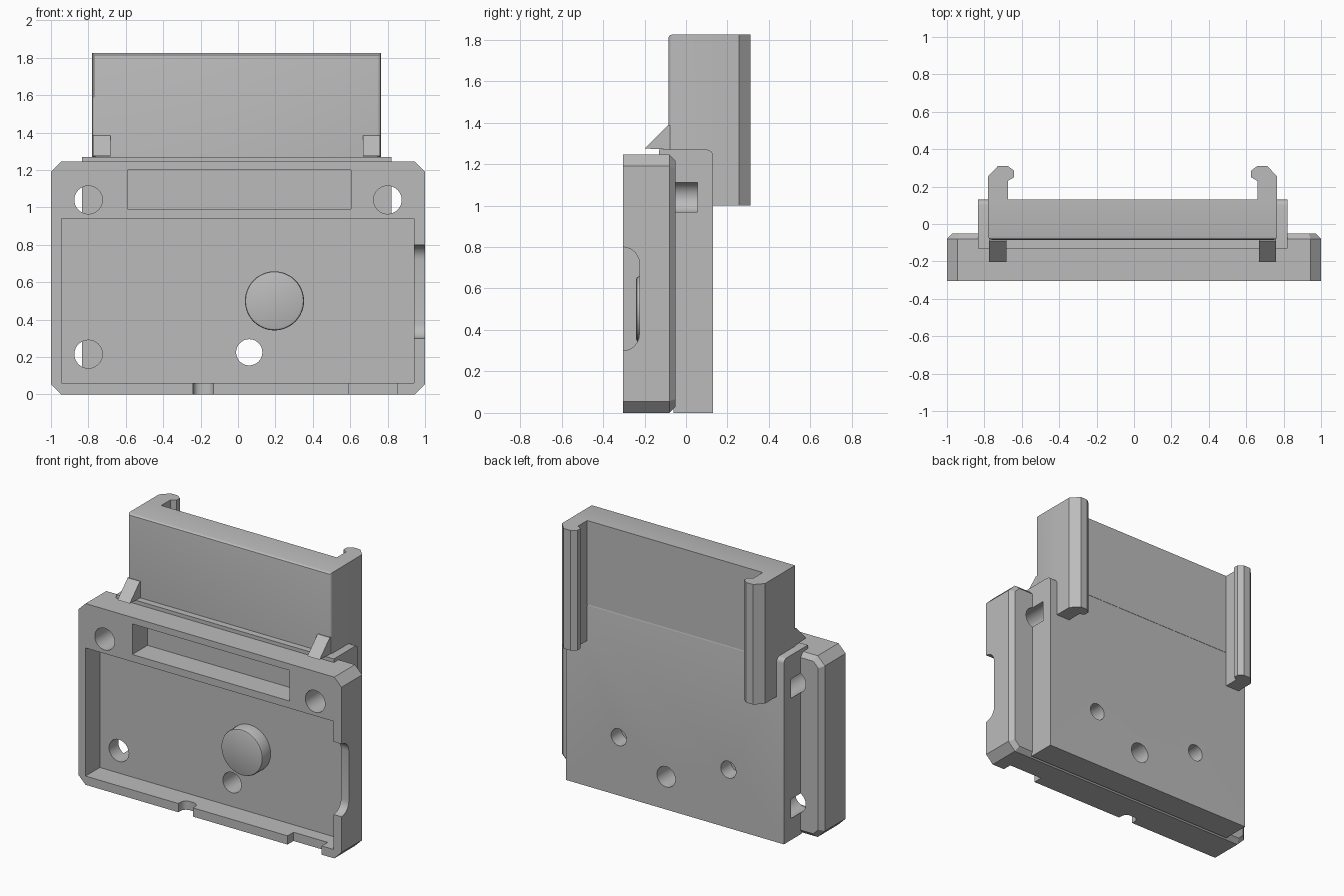
import bpy, bmesh
from math import pi
from mathutils import Matrix, Vector

cube = bpy.data.objects.get("Cube")
if cube:
    bpy.data.objects.remove(cube, do_unlink=True)

grey = bpy.data.materials.new("matte grey")
grey.use_nodes = True
COLOUR = (0.5, 0.5, 0.5, 1)
grey.diffuse_color = COLOUR
grey.node_tree.nodes["Principled BSDF"].inputs["Base Color"].default_value = COLOUR


def finish(name, bm):
    bmesh.ops.recalc_face_normals(bm, faces=bm.faces)
    mesh = bpy.data.meshes.new(name)
    bm.to_mesh(mesh)
    bm.free()
    mesh.materials.append(grey)
    obj = bpy.data.objects.new(name, mesh)
    bpy.context.collection.objects.link(obj)
    return obj


def prism(name, points, axis, start, end, rule=None, width=0.02, segments=1):
    """Extrude a 2D outline along an axis; bevel the edges whose ends both meet the rule."""
    place = {"x": lambda p, t: (t, p[0], p[1]),
             "y": lambda p, t: (p[0], t, p[1]),
             "z": lambda p, t: (p[0], p[1], t)}[axis]
    bm = bmesh.new()
    face = bm.faces.new([bm.verts.new(place(p, start)) for p in points])
    grown = bmesh.ops.extrude_face_region(bm, geom=[face])["geom"]
    shift = Vector(place((0, 0), end - start))
    bmesh.ops.translate(bm, vec=shift, verts=[g for g in grown if isinstance(g, bmesh.types.BMVert)])
    if rule:
        edges = [e for e in bm.edges if rule(e.verts[0].co, e.verts[1].co)]
        bmesh.ops.bevel(bm, geom=edges, offset=width, segments=segments,
                        profile=0.5, affect="EDGES")
    return finish(name, bm)


def box(name, x, y, z, rule=None, width=0.02, segments=1):
    outline = [(x[0], z[0]), (x[1], z[0]), (x[1], z[1]), (x[0], z[1])]
    return prism(name, outline, "y", y[0], y[1], rule, width, segments)


def rod(name, x, z, radius, y0, y1, rim=0):
    bm = bmesh.new()
    bmesh.ops.create_cone(bm, cap_ends=True, segments=48, radius1=radius, radius2=radius,
                          depth=y1 - y0,
                          matrix=Matrix.Translation((x, (y0 + y1) / 2, z)) @ Matrix.Rotation(pi / 2, 4, "X"))
    if rim:
        edges = [e for e in bm.edges if all(v.co.y < y0 + 0.001 for v in e.verts)]
        bmesh.ops.bevel(bm, geom=edges, offset=rim, segments=2, profile=0.5, affect="EDGES")
    return finish(name, bm)


def carve(obj, cutters):
    for c in cutters:
        mod = obj.modifiers.new("cut", "BOOLEAN")
        mod.operation, mod.solver, mod.object = "DIFFERENCE", "EXACT", c
    bpy.context.view_layer.update()
    result = obj.evaluated_get(bpy.context.evaluated_depsgraph_get())
    mesh = bpy.data.meshes.new_from_object(result)
    obj.modifiers.clear()
    obj.data = mesh


# Front housing: chamfered corners, and a chamfer round the back face
FRONT, BACK, TOP, C = -0.305, -0.05, 1.245, 0.055
outline = [(-1 + C, 0), (1 - C, 0), (1, C), (1, TOP - C),
           (1 - C, TOP), (-1 + C, TOP), (-1, TOP - C), (-1, C)]
housing = prism("front_housing", outline, "y", FRONT, BACK,
                lambda a, b: min(a.y, b.y) > BACK - 0.001, 0.03)

# Back plate with a ledge that laps over the housing
plate = prism("back_plate", [(-0.06, 0), (0.13, 0), (0.13, 1.27), (-0.13, 1.27), (-0.13, 1.22), (-0.06, 1.22)],
              "x", -0.835, 0.82,
              lambda a, b: min(a.z, b.z) > 1.26 and min(a.y, b.y) > 0.12, 0.03, 4)

# Upper block, softened on its front and top edges
upper = box("upper_block", (-0.78, 0.765), (-0.085, 0.13), (1.25, 1.825),
            lambda a, b: max(a.y, b.y) < 0 and (min(a.z, b.z) > 1.8 or abs(a.z - b.z) > 0.1), 0.02, 3)

# Hooked rails and front wedges, mirrored about the plate's middle
MIDDLE = -0.0075
rail = [(0.772, 0.12), (0.772, 0.255), (0.72, 0.31), (0.667, 0.31), (0.634, 0.285),
        (0.634, 0.25), (0.667, 0.23), (0.667, 0.12)]
for side, word in ((1, "left"), (-1, "right")):
    prism(word + "_rail", [(MIDDLE + side * x, y) for x, y in rail], "z", 1.0, 1.825)
    ends = sorted(MIDDLE + side * x for x in (0.675, 0.768))
    prism(word + "_wedge", [(-0.07, 1.27), (-0.2, 1.275), (-0.09, 1.385), (-0.07, 1.385)],
          "x", ends[0], ends[1])

# Recesses and notches of the housing
cutters = [
    box("pocket_cutter", (-0.945, 0.94), (-0.4, -0.15), (0.06, 0.94)),
    box("slot_cutter", (-0.59, 0.605), (-0.4, -0.14), (0.99, 1.2)),
    box("side_notch_cutter", (0.93, 1.1), (-0.45, -0.225), (0.3, 0.8),
        lambda a, b: min(a.y, b.y) > -0.23 and abs(a.x - b.x) > 0.1, 0.08, 6),
    box("bottom_notch_cutter", (-0.24, -0.13), (-0.4, -0.24), (-0.1, 0.07),
        lambda a, b: min(a.y, b.y) > -0.25 and abs(a.z - b.z) > 0.1, 0.04, 5),
    box("bottom_step_cutter", (0.59, 0.85), (-0.4, -0.24), (-0.1, 0.07)),
]
# Screw holes shared by housing and plate
holes = [rod("screw_cutter", x, z, 0.075, -0.4, 0.055)
         for x, z in ((-0.8, 1.04), (0.8, 1.04), (-0.8, 0.215))]
holes.append(rod("through_cutter", 0.06, 0.225, 0.07, -0.4, 0.3))
# Blind holes in the back
blind = [rod("blind_cutter", x, 0.4, 0.058, 0.02, 0.3) for x in (0.42, -0.413)]

carve(housing, cutters + holes)
carve(plate, holes + blind)
for c in cutters + holes + blind:
    bpy.data.objects.remove(c, do_unlink=True)

# Round boss on the pocket floor
rod("round_boss", 0.195, 0.5, 0.158, -0.24, -0.14, 0.012)

# Smooth the round surfaces, keep the edges sharp
bpy.ops.object.select_all(action="DESELECT")
for obj in bpy.context.collection.objects:
    if obj.type == "MESH" and grey.name in obj.data.materials:
        obj.select_set(True)
        bpy.context.view_layer.objects.active = obj
bpy.ops.object.shade_smooth_by_angle(angle=pi / 6)
